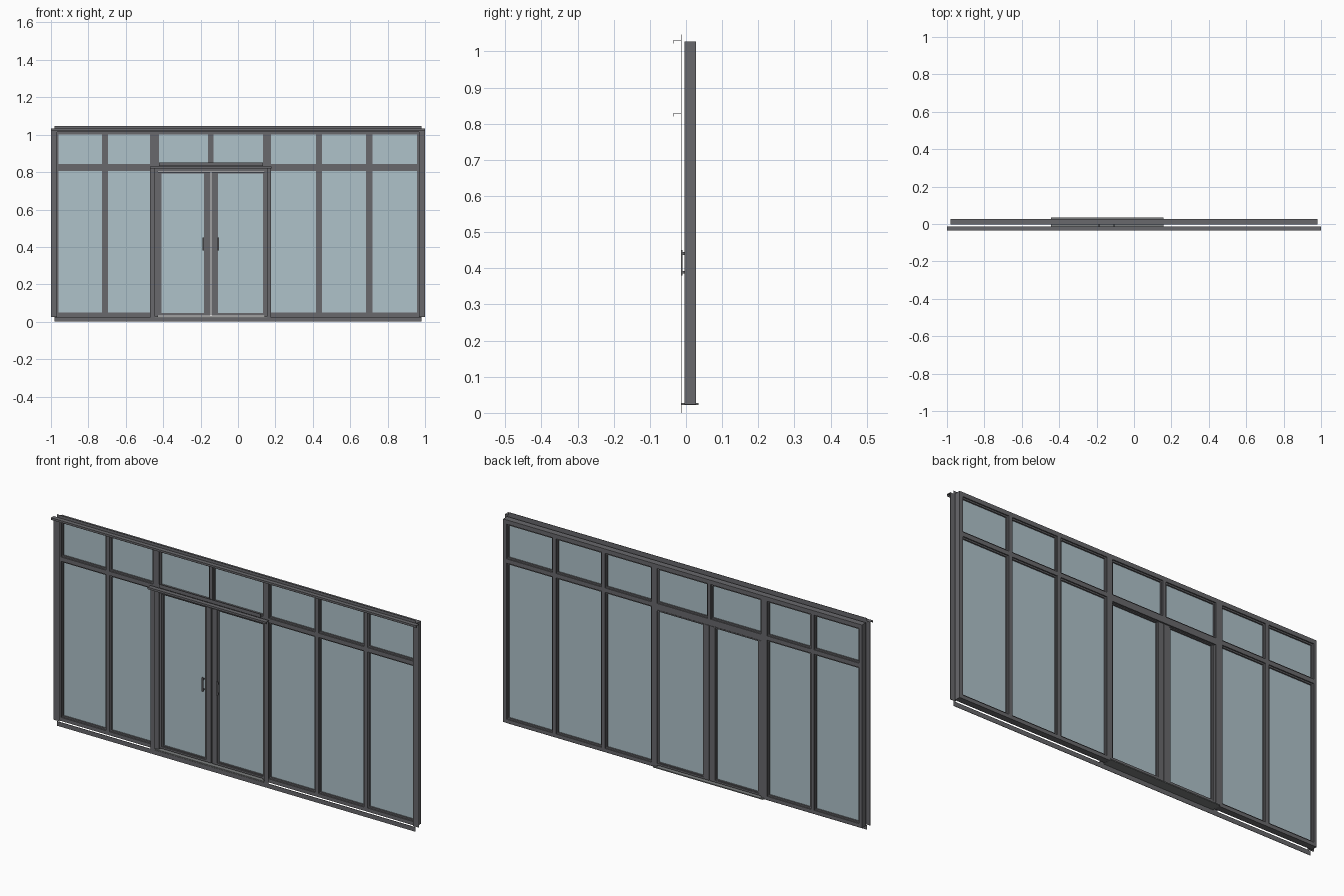
import bpy
import bmesh

cube = bpy.data.objects.get("Cube")
if cube:
    bpy.data.objects.remove(cube, do_unlink=True)


def material(name, color):
    m = bpy.data.materials.new(name)
    m.use_nodes = True
    m.diffuse_color = (*color, 1)
    m.node_tree.nodes["Principled BSDF"].inputs["Base Color"].default_value = (*color, 1)
    return m


FRAME = material("grey frame", (0.14, 0.14, 0.15))
GLASS = material("pale blue glass", (0.43, 0.54, 0.59))
SILL = material("sill metal", (0.2, 0.21, 0.21))


def boxes(name, mat, items):
    """One object made of boxes, each given as (x range, y range, z range)."""
    bm = bmesh.new()
    for ranges in items:
        made = bmesh.ops.create_cube(bm, size=1)
        for v in made["verts"]:
            v.co = [(lo + hi) / 2 + c * (hi - lo) for c, (lo, hi) in zip(v.co, ranges)]
    mesh = bpy.data.meshes.new(name)
    bm.to_mesh(mesh)
    bm.free()
    mesh.materials.append(mat)
    obj = bpy.data.objects.new(name, mesh)
    bpy.context.collection.objects.link(obj)
    return obj


def ring(x, y, z, w):
    """Four bars around a rectangle, lying inside its outline."""
    (a, b), (c, d) = x, z
    return [((a, a + w), y, z), ((b - w, b), y, z),
            ((a + w, b - w), y, (c, c + w)), ((a + w, b - w), y, (d - w, d))]


DEPTH = (-0.004, 0.027)
BEAD = (0.003, 0.021)
PANE = (0.010, 0.014)
BW = 0.007
LOW, HIGH = 0.023, 1.028
SIDE = 0.982

# Glass openings: columns of the fixed lights and of the row above
lower = [(-0.96, -0.727), (-0.695, -0.47), (0.177, 0.417), (0.45, 0.685), (0.718, 0.957)]
upper = [(-0.96, -0.727), (-0.695, -0.47), (-0.422, -0.16), (-0.13, 0.134),
         (0.177, 0.417), (0.45, 0.685), (0.718, 0.957)]
openings = [(x, (0.048, 0.807)) for x in lower] + [(x, (0.842, 1.0)) for x in upper]

# Main frame: side posts, rails and mullions, narrowed to leave room for the beads
posts = [(-SIDE, -0.96 - BW), (0.957 + BW, SIDE)]
mullions = [(-0.727, -0.695), (-0.47, -0.422), (0.134, 0.177), (0.417, 0.45), (0.685, 0.718)]
posts += [(a + BW, b - BW) for a, b in mullions]
bars = [(x, DEPTH, (LOW, HIGH)) for x in posts]
bars.append(((-0.16 + BW, -0.13 - BW), DEPTH, (0.82, HIGH)))
bars += [((-SIDE, SIDE), DEPTH, z) for z in ((1.0 + BW, HIGH), (0.807 + BW, 0.842 - BW))]
bars += [(x, DEPTH, (LOW, 0.048 - BW)) for x in ((-SIDE, -0.44), (0.15, SIDE))]
boxes("main_frame", FRAME, bars)

# Beads and glass of the fixed lights
beads, panes = [], []
for (a, b), (c, d) in openings:
    beads += ring((a - BW, b + BW), BEAD, (c - BW, d + BW), BW)
    panes.append(((a, b), PANE, (c, d)))
boxes("glazing_beads", FRAME, beads)
boxes("fixed_glass", GLASS, panes)

# Door frame around the opening
boxes("door_frame", FRAME, [
    ((-0.455, -0.432), DEPTH, (LOW, 0.815)),
    ((0.144, 0.165), DEPTH, (LOW, 0.815)),
    ((-0.432, 0.144), DEPTH, (0.803, 0.815))])

# Two door leaves with their glass and handles
leaves = (("left", (-0.142, 0.141), (-0.107, 0.134), -0.106),
          ("right", (-0.429, -0.146), (-0.41, -0.182), -0.186))
for side, (a, b), (c, d), hx in leaves:
    y = (-0.002, 0.024)
    boxes(side + "_door_leaf", FRAME, [
        ((a, c - BW), y, (0.033, 0.8)), ((d + BW, b), y, (0.033, 0.8)),
        ((c - BW, d + BW), y, (0.033, 0.042)), ((c - BW, d + BW), y, (0.797, 0.8))]
        + ring((c - BW, d + BW), BEAD, (0.04, 0.8), BW))
    boxes(side + "_door_glass", GLASS, [((c, d), PANE, (0.045, 0.795))])
    boxes(side + "_door_handle", FRAME, [
        ((hx - 0.004, hx + 0.004), (-0.0125, -0.009), (0.38, 0.45)),
        ((hx - 0.003, hx + 0.003), (-0.009, -0.002), (0.385, 0.393)),
        ((hx - 0.003, hx + 0.003), (-0.009, -0.002), (0.437, 0.445))])

# Threshold under the doors
boxes("door_threshold", SILL, [((-0.445, 0.157), (-0.013, 0.035), (0.022, 0.027))])

# Thin cover strips standing just in front of the frame
STRIP = (-0.0145, -0.0125)
boxes("side_cover_strips", FRAME, [
    ((-1, -0.968), STRIP, (0.025, 1.03)), ((0.968, 1), STRIP, (0.025, 1.03))])
boxes("top_cover_strip", FRAME, [((-SIDE, SIDE), STRIP, (1.015, 1.046))])
boxes("bottom_cover_strip", FRAME, [((-SIDE, SIDE), STRIP, (0, 0.022))])
boxes("door_cover_strips", FRAME, [
    ((-0.47, -0.445), STRIP, (0.022, 0.83)), ((0.155, 0.177), STRIP, (0.022, 0.83)),
    ((-0.422, 0.134), STRIP, (0.832, 0.85))])


# Angled drip caps over the whole front and over the doors
for name, x, top in (("top_drip_cap", (-1, 1), 1.032), ("door_drip_cap", (-0.47, 0.178), 0.83)):
    boxes(name, FRAME, [
        (x, (-0.035, -0.013), (top - 0.002, top)),
        (x, (-0.035, -0.033), (top - 0.01, top - 0.002))])
